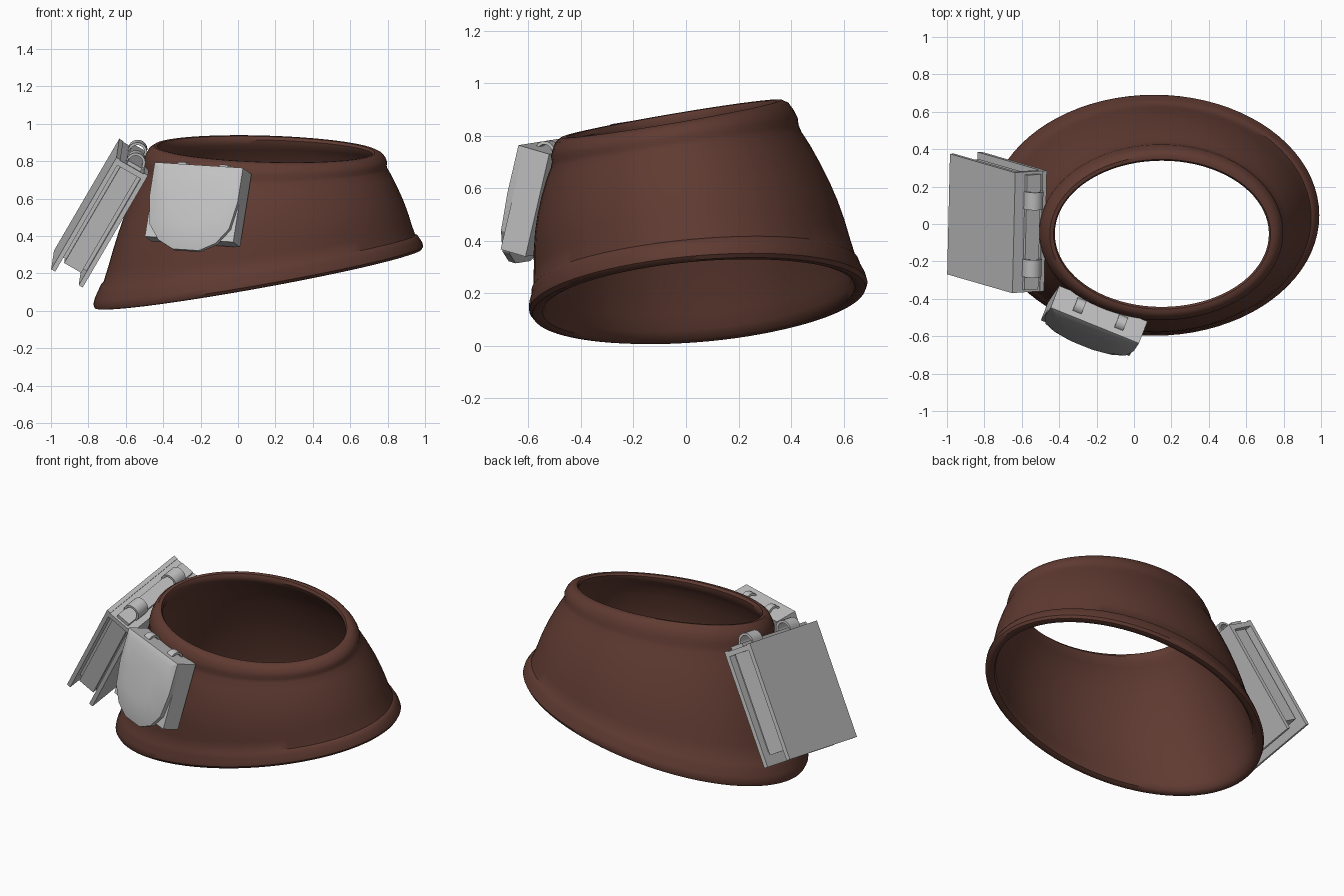
import bpy, bmesh
from math import sin, cos, pi, radians
from mathutils import Vector, Matrix

if "Cube" in bpy.data.objects:
    bpy.data.objects.remove(bpy.data.objects["Cube"])


def material(name, rgb):
    m = bpy.data.materials.new(name)
    m.use_nodes = True
    m.diffuse_color = (*rgb, 1)
    m.node_tree.nodes["Principled BSDF"].inputs["Base Color"].default_value = (*rgb, 1)
    return m


LEATHER = material("brown leather", (0.115, 0.043, 0.031))
GREY = material("light grey", (0.54, 0.54, 0.54))


def loft(name, rings, mat, closed=False, smooth=None):
    """Bridge equal rings of points; cap the ends, or join last to first."""
    bm = bmesh.new()
    rows = [[bm.verts.new(p) for p in r] for r in rings]
    pairs = list(zip(rows, rows[1:])) + ([(rows[-1], rows[0])] if closed else [])
    for a, b in pairs:
        for i in range(len(a)):
            j = (i + 1) % len(a)
            bm.faces.new((a[i], a[j], b[j], b[i]))
    if not closed:
        bm.faces.new(rows[0])
        bm.faces.new(rows[-1])
    bmesh.ops.recalc_face_normals(bm, faces=bm.faces)
    mesh = bpy.data.meshes.new(name)
    bm.to_mesh(mesh)
    bm.free()
    mesh.materials.append(mat)
    ob = bpy.data.objects.new(name, mesh)
    bpy.context.collection.objects.link(ob)
    if smooth:
        bpy.ops.object.select_all(action='DESELECT')
        ob.select_set(True)
        bpy.context.view_layer.objects.active = ob
        bpy.ops.object.shade_smooth_by_angle(angle=radians(smooth))
    return ob


# Sloped leather collar: profile of (height fraction, outward offset, bulge weight)
def collar_point(t, off, bulge, a):
    c, s = cos(a), sin(a)
    x0, y0 = 0.107 + (0.855 + off) * c, 0.05 + (0.615 + off) * s
    x1, y1 = 0.15 + (0.60 + off) * c, -0.055 + (0.42 + off) * s
    z0 = 0.17 + 0.18 * (x0 - 0.11) + 0.08 * (y0 - 0.065)
    z1 = 0.865 - 0.03 * (x1 - 0.155) + 0.17 * (y1 + 0.055)
    p = Vector((x0, y0, z0)).lerp(Vector((x1, y1, z1)), t)
    b = bulge * sin(pi * max(0, min(1, t)))
    return p + Vector((0.03 * b * c, 0.052 * b * s, 0))


profile = [(0.0, 0.0, 0), (0.005, 0.02, 0), (0.03, 0.035, 0), (0.07, 0.038, 0),
           (0.11, 0.034, 0), (0.145, 0.022, 0.6), (0.16, 0.005, 1)]
profile += [(0.16 + 0.1 * i, 0.0, 1) for i in range(1, 7)]
profile += [(0.83, 0.0, 0.9), (0.865, 0.006, 0.8), (0.90, 0.022, 0.5), (0.94, 0.027, 0),
            (0.98, 0.019, 0), (1.0, 0.0, 0), (0.998, -0.02, 0), (0.975, -0.034, 0),
            (0.94, -0.035, 0), (0.90, -0.03, 0.6)]
profile += [(0.84 - 0.12 * i, -0.025, 1) for i in range(7)]
profile += [(0.05, -0.025, 0.4), (0.012, -0.018, 0)]
SEG = 80
loft("collar", [[collar_point(*p, 2 * pi * i / SEG) for i in range(SEG)] for p in profile],
     LEATHER, closed=True, smooth=40)


# Local frame: x along the width, y through the thickness, z up the part
def frame(origin, width, thick):
    w = Vector(width).normalized()
    n = Vector(thick)
    n = (n - w * n.dot(w)).normalized()
    up = w.cross(n)
    if up.z < 0:
        up = -up
    m = Matrix((w, n, up)).transposed().to_4x4()
    m.translation = origin
    return m


def box(name, f, x, y, z):
    rings = [[f @ Vector((a, b, c)) for b, c in
              ((y[0], z[0]), (y[1], z[0]), (y[1], z[1]), (y[0], z[1]))] for a in x]
    return loft(name, rings, GREY)


def loop(name, f, x, width, y, z, r, thick):
    arc = [radians(-20 + 220 * i / 12) for i in range(13)]
    pts = [(y + r * cos(a), z + r * sin(a)) for a in arc]
    pts += [(y + (r - thick) * cos(a), z + (r - thick) * sin(a)) for a in reversed(arc)]
    rings = [[f @ Vector((x + s * width / 2, *p)) for p in pts] for s in (-1, 1)]
    return loft(name, rings, GREY, smooth=35)


# Book hanging at the right side
book = frame((-0.65, -0.37, 0.82), (0.015, 0.645, 0.10), (0.867, 0.057, -0.496))
W, H, T = 0.652, 0.70, 0.195
box("book_outer_cover", book, (0, W), (0, 0.025), (-H, 0))
box("book_inner_cover", book, (0, W), (T - 0.025, T), (-H, 0))
box("book_pages", book, (0.03, W - 0.03), (0.045, T - 0.045), (-H + 0.06, -0.01))
box("book_page_gutter", book, (0.05, W - 0.05), (0.02, T - 0.02), (-H + 0.08, -0.02))
box("book_spine", book, (0, W), (0.02, T - 0.02), (-0.035, -0.005))
box("book_spine_ridge", book, (0.015, W - 0.015), (0.065, 0.15), (-0.03, 0.015))
for side, x in (("front", 0.135), ("back", 0.50)):
    loop("book_loop_" + side, book, x, 0.095, 0.108, 0.015, 0.052, 0.014)

# Pouch at the front
pouch = frame((-0.40, -0.33, 0.76), (0.47, -0.19, -0.03), (-0.346, -0.90, 0.263))
PW, PH = 0.51, 0.405
box("pouch_body", pouch, (0, PW), (0, 0.105), (-PH, 0))


def flap_ring(y, inset):
    k = 1 - inset
    side = [(0.0, 0.0), (0.0, -0.19), (0.025, -0.34), (0.09, -0.425), (0.18, -0.47)]
    pts = side + [(PW - x, z) for x, z in reversed(side)]
    mid = Vector((PW / 2, 0, -0.2))
    return [pouch @ (mid + (Vector((x, y, z)) - mid) * k + Vector((0, y * inset, 0)))
            for x, z in pts]


loft("pouch_flap", [flap_ring(0.10, 0.0), flap_ring(0.13, 0.0),
                    flap_ring(0.145, 0.18), flap_ring(0.155, 0.5)], GREY, smooth=25)
for side, x in (("right", 0.14), ("left", 0.38)):
    loop("pouch_loop_" + side, pouch, x, 0.05, 0.06, -0.015, 0.042, 0.012)
